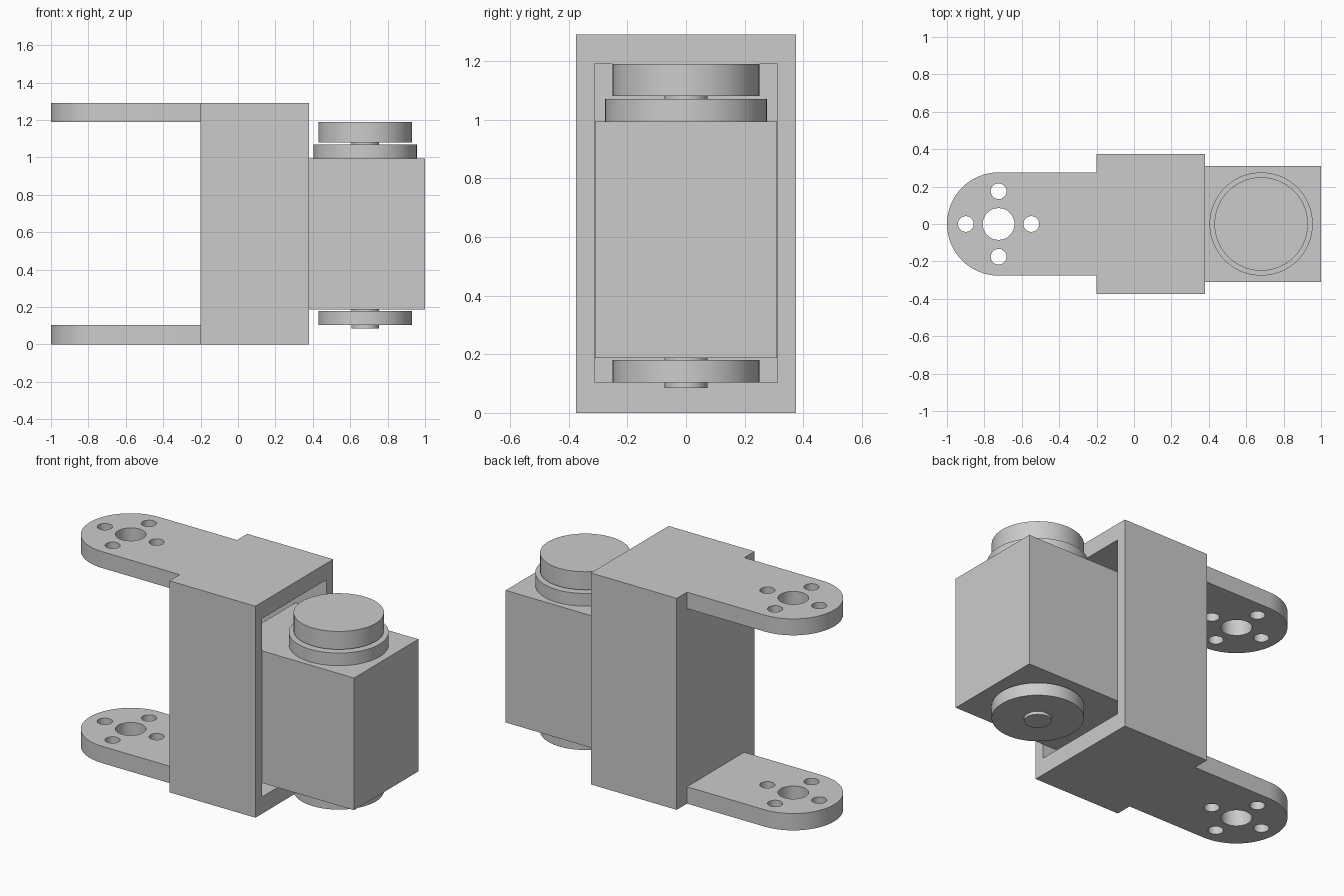
import bpy
import math
from mathutils import Vector

default = bpy.data.objects.get("Cube")
if default:
    bpy.data.objects.remove(default, do_unlink=True)

grey = bpy.data.materials.new("light grey")
grey.use_nodes = True
colour = (0.6, 0.6, 0.6, 1)
grey.diffuse_color = colour
grey.node_tree.nodes["Principled BSDF"].inputs["Base Color"].default_value = colour


def finish(name):
    obj = bpy.context.object
    obj.name = name
    obj.data.materials.append(grey)
    return obj


def box(name, low, high):
    low, high = Vector(low), Vector(high)
    bpy.ops.mesh.primitive_cube_add(size=1, location=(low + high) / 2)
    obj = finish(name)
    obj.scale = high - low
    bpy.ops.object.transform_apply(location=False, rotation=False, scale=True)
    return obj


def disc(name, x, y, radius, bottom, top, sides=64):
    bpy.ops.mesh.primitive_cylinder_add(vertices=sides, radius=radius, depth=top - bottom,
                                        location=(x, y, (bottom + top) / 2))
    obj = finish(name)
    bpy.ops.object.shade_smooth_by_angle(angle=math.radians(30))
    return obj


def boolean(obj, other, operation):
    mod = obj.modifiers.new(operation.lower(), 'BOOLEAN')
    mod.operation = operation
    mod.solver = 'EXACT'
    mod.object = other
    bpy.context.view_layer.objects.active = obj
    bpy.ops.object.modifier_apply(modifier=mod.name)
    bpy.data.objects.remove(other, do_unlink=True)


# Bracket housing, hollow and open towards +x
housing = box("bracket_housing", (-0.2, -0.375, 0), (0.38, 0.375, 1.29))
boolean(housing, box("cavity_cutter", (-0.1, -0.312, 0.103), (0.5, 0.312, 1.19)), 'DIFFERENCE')

# Two rounded arms, each with a central hole and four bolt holes
ARM_X, ARM_R, BOLT_RING = -0.724, 0.276, 0.175
for name, low, high in (("lower_arm", 0, 0.103), ("upper_arm", 1.19, 1.29)):
    arm = box(name, (ARM_X, -ARM_R, low), (-0.2, ARM_R, high))
    boolean(arm, disc("arm_end", ARM_X, 0, ARM_R, low, high), 'UNION')
    holes = [(ARM_X, 0, 0.085)]
    for i in range(4):
        a = i * math.pi / 2
        holes.append((ARM_X + BOLT_RING * math.cos(a), BOLT_RING * math.sin(a), 0.042))
    for x, y, r in holes:
        boolean(arm, disc("hole_cutter", x, y, r, low - 0.1, high + 0.1, 32), 'DIFFERENCE')
    bpy.ops.object.select_all(action='DESELECT')
    arm.select_set(True)
    bpy.ops.object.shade_smooth_by_angle(angle=math.radians(30))

# Motor body, partly seated in the housing
box("motor_body", (0.17, -0.31, 0.187), (1.0, 0.31, 0.993))

# Turning discs and shafts above and below the motor
for name, radius, bottom, top in (
        ("upper_collar", 0.276, 0.993, 1.07),
        ("upper_shaft", 0.074, 1.07, 1.08),
        ("upper_horn", 0.25, 1.08, 1.19),
        ("lower_shaft", 0.074, 0.085, 0.187),
        ("lower_horn", 0.25, 0.103, 0.18)):
    disc(name, 0.68, 0, radius, bottom, top)
